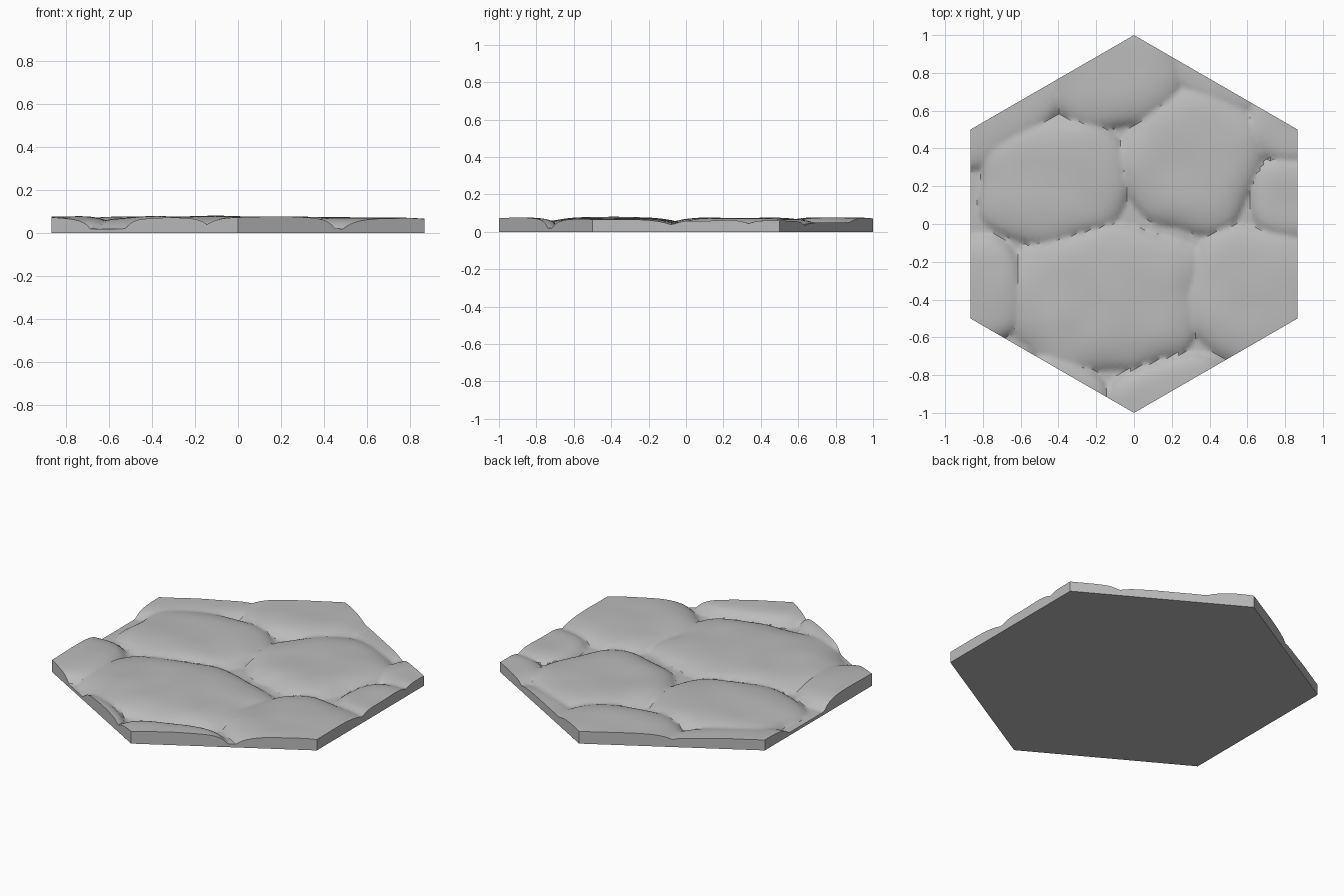
import bpy, bmesh, math
from mathutils import Vector, noise

cube = bpy.data.objects.get("Cube")
if cube:
    bpy.data.objects.remove(cube, do_unlink=True)

# Stone colour
stone_grey = bpy.data.materials.new("stone grey")
stone_grey.use_nodes = True
GREY = (0.5, 0.5, 0.5, 1)
stone_grey.diffuse_color = GREY
stone_grey.node_tree.nodes["Principled BSDF"].inputs["Base Color"].default_value = GREY

GAP = 0.018  # height of the joints between stones

# Paving stones: centre x, centre y, half width, half depth, turn in degrees, height
STONES = [
    (-.15, -.40, .52, .38, 4, .077),     # large front stone
    (-.43, .23, .40, .33, 8, .073),      # left stone
    (.32, .34, .38, .36, 55, .074),      # centre stone
    (.64, -.38, .37, .37, -15, .07),     # right front stone
    (-.10, .80, .36, .30, 15, .075),     # back stone
    (.16, -.90, .34, .17, 20, .075),     # front tip stone
    (-.85, -.34, .27, .29, 0, .075),     # left edge stone
    (-.36, -.87, .24, .15, -30, .07),    # front edge stone
    (-.72, .58, .38, .20, 35, .06),      # left back corner stone
    (.80, .52, .22, .19, -20, .06),      # right back corner stone
    (.83, .14, .22, .22, 0, .06),        # right edge stone
    (.42, .80, .30, .16, -30, .05),      # back edge stone
]


def stone_height(x, y, index, stone):
    """Height of one flat-topped, irregular domed stone at a point."""
    cx, cy, a, b, turn, top = stone
    angle = math.radians(turn)
    dx, dy = x - cx, y - cy
    u = (dx * math.cos(angle) + dy * math.sin(angle)) / a
    v = (dy * math.cos(angle) - dx * math.sin(angle)) / b
    reach = (abs(u) ** 2.7 + abs(v) ** 2.7) ** (1 / 2.7)
    reach *= 1 + 0.13 * noise.noise(Vector((x * 4, y * 4, index * 3.7)))
    if reach >= 1:
        return GAP
    ripple = 0.005 * noise.noise(Vector((x * 5, y * 5, index)))
    return GAP + (top - GAP + ripple) * (1 - reach ** 5) ** 0.75


def surface(x, y):
    floor = GAP + 0.008 * noise.noise(Vector((x * 6, y * 6, 9)))
    return max([floor] + [stone_height(x, y, i, s) for i, s in enumerate(STONES)])


# Hexagon divided into small triangles and raised into stones
bm = bmesh.new()
bmesh.ops.create_circle(bm, cap_ends=True, cap_tris=True, segments=6, radius=1)
bmesh.ops.subdivide_edges(bm, edges=bm.edges[:], cuts=47, use_grid_fill=True)
for vert in bm.verts:
    vert.co.z = surface(vert.co.x, vert.co.y)

# Straight side walls and flat underside
rim = [e for e in bm.edges if e.is_boundary]
walls = bmesh.ops.extrude_edge_only(bm, edges=rim)["geom"]
for item in walls:
    if isinstance(item, bmesh.types.BMVert):
        item.co.z = 0
bmesh.ops.edgeloop_fill(bm, edges=[e for e in bm.edges if e.is_boundary])
bmesh.ops.recalc_face_normals(bm, faces=bm.faces[:])

mesh = bpy.data.meshes.new("paved_hex_tile")
bm.to_mesh(mesh)
bm.free()
mesh.materials.append(stone_grey)
tile = bpy.data.objects.new("paved_hex_tile", mesh)
bpy.context.collection.objects.link(tile)

# Smooth stones with crisp rims
bpy.ops.object.select_all(action="DESELECT")
tile.select_set(True)
bpy.context.view_layer.objects.active = tile
bpy.ops.object.shade_smooth_by_angle(angle=math.radians(35))
